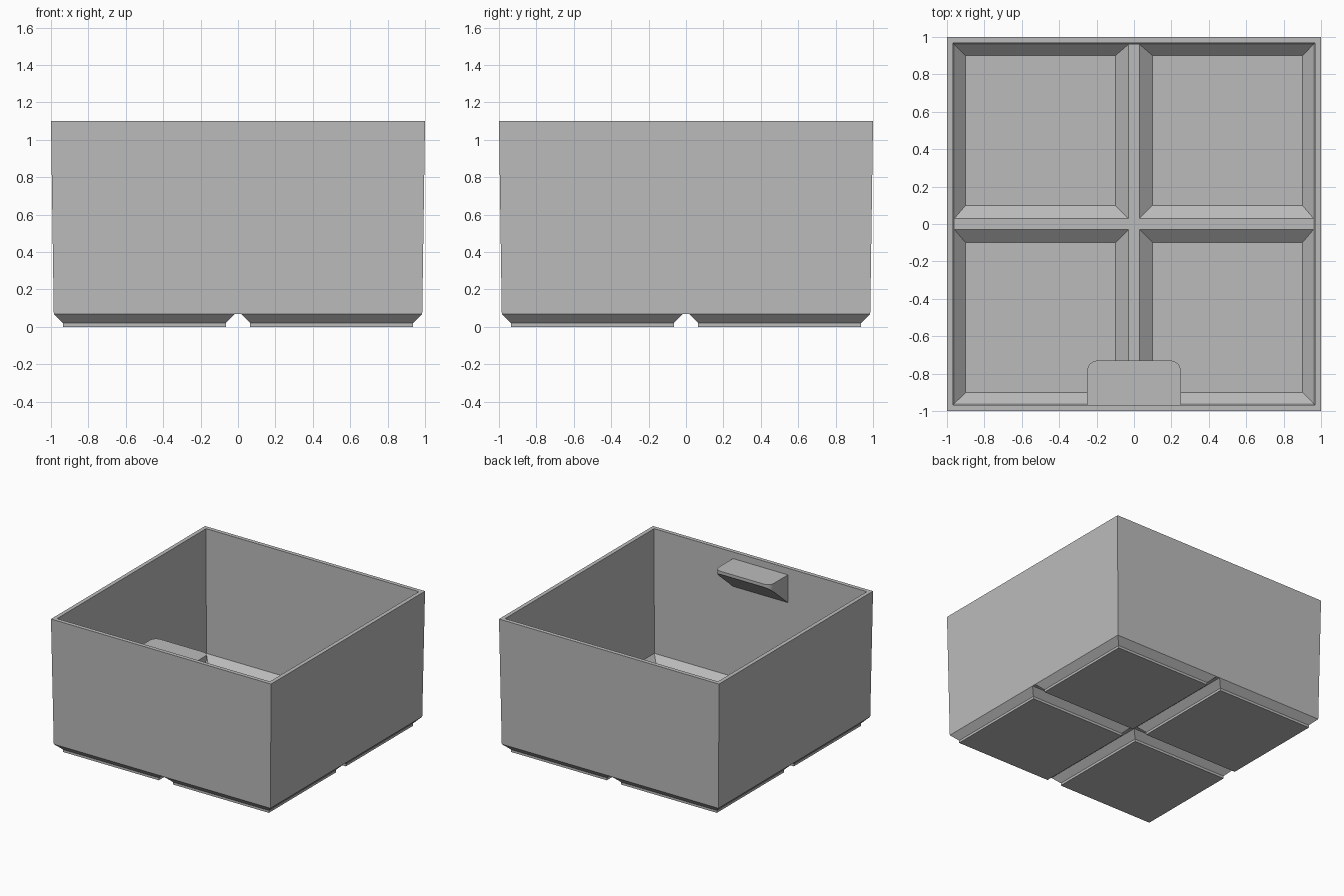
import bpy
import bmesh
import math

cube = bpy.data.objects.get("Cube")
if cube:
    bpy.data.objects.remove(cube, do_unlink=True)

grey = bpy.data.materials.new("plain grey")
grey.use_nodes = True
grey.diffuse_color = (0.5, 0.5, 0.5, 1)
grey.node_tree.nodes["Principled BSDF"].inputs["Base Color"].default_value = (0.5, 0.5, 0.5, 1)


def finish(bm, name):
    bmesh.ops.remove_doubles(bm, verts=bm.verts, dist=0.0005)
    bmesh.ops.recalc_face_normals(bm, faces=bm.faces)
    mesh = bpy.data.meshes.new(name)
    bm.to_mesh(mesh)
    bm.free()
    mesh.materials.append(grey)
    obj = bpy.data.objects.new(name, mesh)
    bpy.context.collection.objects.link(obj)
    return obj


def turn(points, k):
    """Rotate points by k quarter turns about z."""
    for _ in range(k):
        points = [(-y, x, z) for x, y, z in points]
    return points


def face(bm, points):
    bm.faces.new([bm.verts.new(p) for p in points])


def loft(bm, rings):
    for a, b in zip(rings, rings[1:]):
        n = len(a)
        for i in range(n):
            j = (i + 1) % n
            face(bm, [a[i], a[j], b[j], b[i]])


def wall_ring(half, gap, z):
    """Square ring with extra points where the floor channels meet it."""
    side = [(half, -half, z), (half, -gap, z), (half, gap, z)]
    return [p for k in range(4) for p in turn(side, k)]


def cell_ring(lo, hi, z):
    return [(lo, lo, z), (hi, lo, z), (hi, hi, z), (lo, hi, z)]


def floor(bm, gap, hi, z, lower_rings):
    """Cross-shaped strip between four lofted cells."""
    face(bm, cell_ring(-gap, gap, z))
    for k in range(4):
        arm = [(gap, -gap, z), (hi, -gap, z), (hi, gap, z), (gap, gap, z)]
        face(bm, turn(arm, k))
        rings = [turn(cell_ring(*r), k) for r in [(gap, hi, z)] + lower_rings]
        loft(bm, rings)
        face(bm, rings[-1])


# Bin: tapered walls, four feet beneath, four pockets inside
GAP_OUT, GAP_IN = 0.015, 0.03
OUT, INN = 0.985, 0.96
Z_OUT, Z_IN, TOP = 0.07, 0.08, 1.1
bm = bmesh.new()
loft(bm, [wall_ring(OUT, GAP_OUT, Z_OUT), wall_ring(1, GAP_OUT, TOP),
          wall_ring(0.967, GAP_IN, TOP), wall_ring(INN, GAP_IN, Z_IN)])
floor(bm, GAP_OUT, OUT, Z_OUT, [(0.065, 0.935, 0.02), (0.065, 0.935, 0)])
floor(bm, GAP_IN, INN, Z_IN, [(0.10, 0.90, 0.02)])
finish(bm, "storage_bin")

# Label tab: rounded shelf on the front wall with a sloping underside
BACK, TIP, HALF, R = -0.975, -0.73, 0.25, 0.055
outline = [(-HALF, BACK), (HALF, BACK)]
for cx, start in ((HALF - R, 0), (R - HALF, 90)):
    for step in range(7):
        a = math.radians(start + step * 15)
        outline.append((cx + R * math.cos(a), TIP - R + R * math.sin(a)))
upper = [(x, y, 1.046) for x, y in outline]
lower = [(x, y, 0.81 + 0.86 * (y - BACK)) for x, y in outline]
bm = bmesh.new()
loft(bm, [lower, upper])
face(bm, lower)
face(bm, upper)
tab = finish(bm, "label_tab")
bpy.ops.object.select_all(action="DESELECT")
tab.select_set(True)
bpy.context.view_layer.objects.active = tab
bpy.ops.object.shade_smooth_by_angle(angle=math.radians(30))
